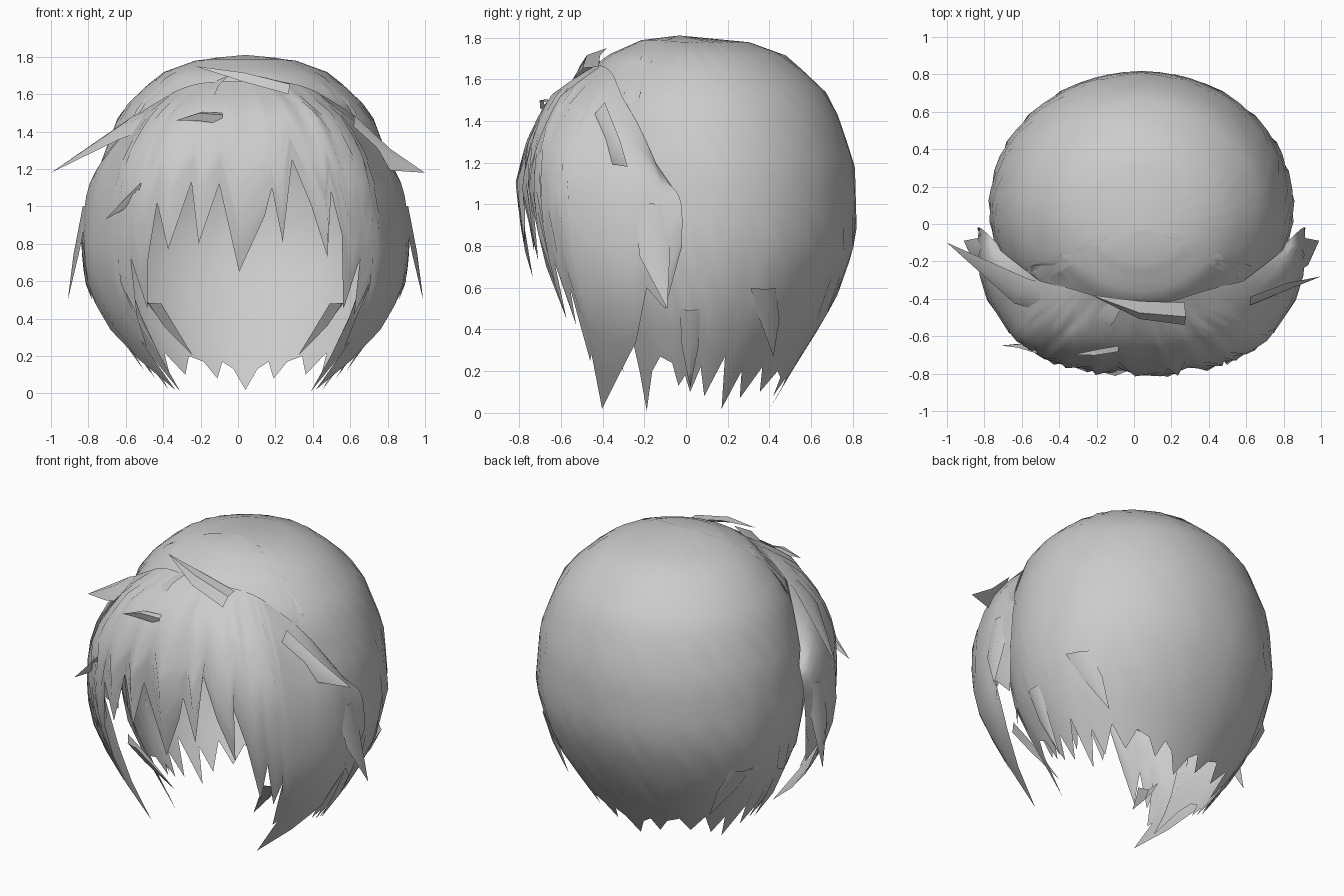
import bpy
import bmesh
from math import sin, cos, radians, copysign
from mathutils import Vector

default_cube = bpy.data.objects.get("Cube")
if default_cube:
    bpy.data.objects.remove(default_cube, do_unlink=True)

# One flat grey for all the hair
hair_grey = bpy.data.materials.new("hair_grey")
hair_grey.use_nodes = True
colour = (0.6, 0.6, 0.6, 1)
hair_grey.diffuse_color = colour
hair_grey.node_tree.nodes["Principled BSDF"].inputs["Base Color"].default_value = colour

MIDDLE = 0.04  # the hair is slightly off centre


def finish(name, bm, crease_angle):
    bmesh.ops.remove_doubles(bm, verts=bm.verts, dist=0.0005)
    mesh = bpy.data.meshes.new(name)
    bm.to_mesh(mesh)
    bm.free()
    mesh.materials.append(hair_grey)
    obj = bpy.data.objects.new(name, mesh)
    bpy.context.collection.objects.link(obj)
    bpy.ops.object.select_all(action="DESELECT")
    obj.select_set(True)
    bpy.context.view_layer.objects.active = obj
    bpy.ops.object.shade_smooth_by_angle(angle=radians(crease_angle))


def sample(profile, z):
    """Interpolate the (width, depth, centre) of a profile at a height."""
    for upper, lower in zip(profile, profile[1:]):
        if z >= lower[0]:
            f = min(1, (upper[0] - z) / (upper[0] - lower[0]))
            return [a + (b - a) * f for a, b in zip(upper[1:], lower[1:])]
    return profile[-1][1:]


def power(value, exponent):
    return copysign(abs(value) ** exponent, value)


def on_surface(profile, angle, z, squareness=1):
    t = radians(angle)
    width, depth, centre = sample(profile, z)
    return Vector((MIDDLE + width * power(sin(t), squareness),
                   centre - depth * power(cos(t), squareness), z))


def curtain(name, hem, rows, point, closed=False):
    """Sheet of hair hanging to a jagged hem of (angle, height)."""
    bm = bmesh.new()
    columns = [[bm.verts.new(point(angle, bottom, row / rows))
                for row in range(rows + 1)] for angle, bottom in hem]
    following = columns[1:] + ([columns[0]] if closed else [])
    for left, right in zip(columns, following):
        for i in range(rows):
            bm.faces.new((left[i], left[i + 1], right[i + 1], right[i]))
    finish(name, bm, 60)


def mirrored(half):
    return [(-a, z) for a, z in reversed(half)]


def lock(name, base, mid, tip, across, bulge=0.03):
    """Pointed strand with a raised ridge."""
    bm = bmesh.new()
    across = Vector(across)
    sections = []
    for point, scale in ((base, 1), (mid, 0.8)):
        p = Vector(point)
        out = (p - Vector((MIDDLE, 0, 0.9))).normalized() * bulge
        sections.append([bm.verts.new(q) for q in
                         (p - across * scale, p + out, p + across * scale)])
    end = bm.verts.new(tip)
    a, b = sections
    for i in range(2):
        bm.faces.new((a[i], a[i + 1], b[i + 1], b[i]))
        bm.faces.new((b[i], b[i + 1], end))
    bmesh.ops.recalc_face_normals(bm, faces=bm.faces)
    finish(name, bm, 50)


# Rounded back and crown: height, half width, half depth, centre y
crown_profile = [
    (1.81, 0, 0, -0.03), (1.79, 0.24, 0.24, 0.03), (1.71, 0.46, 0.44, 0.05),
    (1.51, 0.67, 0.63, 0.07), (1.19, 0.79, 0.72, 0.09), (0.83, 0.82, 0.72, 0.1),
    (0.52, 0.76, 0.63, 0.08), (0.27, 0.62, 0.49, 0.06), (0, 0.43, 0.36, 0.03)]
nape_hem = [
    (15, 1.4), (30, 1.4), (45, 1.4), (58, 1.35), (62, 1), (58, 0.5), (53, 0.01),
    (62, 0.2), (68, 0.27), (75, 0.24), (79, 0.13), (83, 0.18), (87, 0.1), (92, 0.22),
    (97, 0.08), (105, 0.27), (112, 0.02), (118, 0.2), (124, 0.07), (132, 0.22),
    (140, 0.1), (148, 0.2), (156, 0.17), (162, 0.08), (167, 0.17), (173, 0.13)]


def crown_point(angle, bottom, s):
    return on_surface(crown_profile, angle, 1.81 + (bottom - 1.81) * s ** 1.5)


curtain("back_hair", mirrored(nape_hem) + [(0, 1.4)] + nape_hem + [(180, 0.02)],
        14, crown_point, closed=True)

# Fringe and cheek strands in one sheet, rooted on the crown
fringe_profile = [
    (1.7, 0.36, 0.36, -0.1), (1.52, 0.7, 0.57, -0.1), (1.3, 0.81, 0.67, -0.1),
    (1.1, 0.86, 0.72, -0.1), (0.8, 0.88, 0.68, -0.1), (0.6, 0.86, 0.62, -0.1),
    (0.4, 0.78, 0.54, -0.1), (0.15, 0.58, 0.48, -0.1), (0, 0.43, 0.45, -0.1)]
cheek_hem = [
    (36, 0.45), (40, 0.72), (43, 0.42), (47, 0.6), (49, 0.25), (51, 0.28), (53, 0.02),
    (68, 0.18), (79, 0.34), (85, 0.6), (90, 0.5), (94, 0.8)]
brow_hem = [
    (-32, 0.7), (-28, 1.02), (-23, 0.77), (-15, 1.13), (-12, 0.8), (-6, 1.12), (-1, 0.65),
    (4, 0.95), (6, 1.1), (9, 0.81), (13, 1.25), (19, 1), (25, 0.73), (27, 1.08), (31, 0.85)]


def fringe_point(angle, bottom, s):
    top = 1.66 - 0.56 * (angle / 94) ** 4
    z = top + (bottom - top) * s ** 1.2
    root = on_surface(crown_profile, angle * 0.79, z) * 1.005
    fall = on_surface(fringe_profile, angle, z, 0.8)
    return root.lerp(fall, 1 - (1 - s) ** 5)


curtain("fringe", mirrored(cheek_hem) + brow_hem + cheek_hem, 10, fringe_point)

# Loose strands: crown tuft, swept sides and small flicks
lock("crown_tuft", (0.27, -0.48, 1.63), (0.03, -0.46, 1.69), (-0.23, -0.38, 1.75),
     (0, 0.06, 0.03))
lock("right_sweep", (-0.1, -0.5, 1.62), (-0.6, -0.36, 1.42), (-1, -0.1, 1.18),
     (0.05, 0.08, 0.08))
lock("left_sweep", (0.6, -0.42, 1.42), (0.8, -0.34, 1.25), (1, -0.28, 1.18),
     (0.02, 0.03, 0.07))
lock("brow_flick", (-0.08, -0.66, 1.47), (-0.2, -0.68, 1.48), (-0.33, -0.7, 1.46),
     (0, 0.01, 0.03))
lock("temple_flick", (-0.5, -0.67, 1.12), (-0.6, -0.64, 1.02), (-0.71, -0.65, 0.93),
     (0.02, 0, 0.05))

# Paired strands at the sides and behind the ears
for side, word in ((1, "left"), (-1, "right")):
    def place(x, y, z):
        return (MIDDLE + side * x, y, z)
    lock(word + "_flared_strand", place(0.84, -0.16, 1), place(0.89, -0.15, 0.75),
         place(0.95, -0.09, 0.5), (0, 0.09, 0))
    lock(word + "_rear_strand", place(0.7, 0.37, 0.6), place(0.61, 0.4, 0.45),
         place(0.5, 0.42, 0.27), (-side * 0.04, 0.06, 0), 0.02)
    lock(word + "_ear_strand", place(0.74, 0.02, 0.5), place(0.66, 0.02, 0.32),
         place(0.54, 0.02, 0.12), (0, 0.05, 0), 0.02)
    lock(word + "_inner_strand", place(0.5, -0.42, 0.5), place(0.42, -0.36, 0.38),
         place(0.28, -0.3, 0.2), (side * 0.05, 0.03, 0.02))
